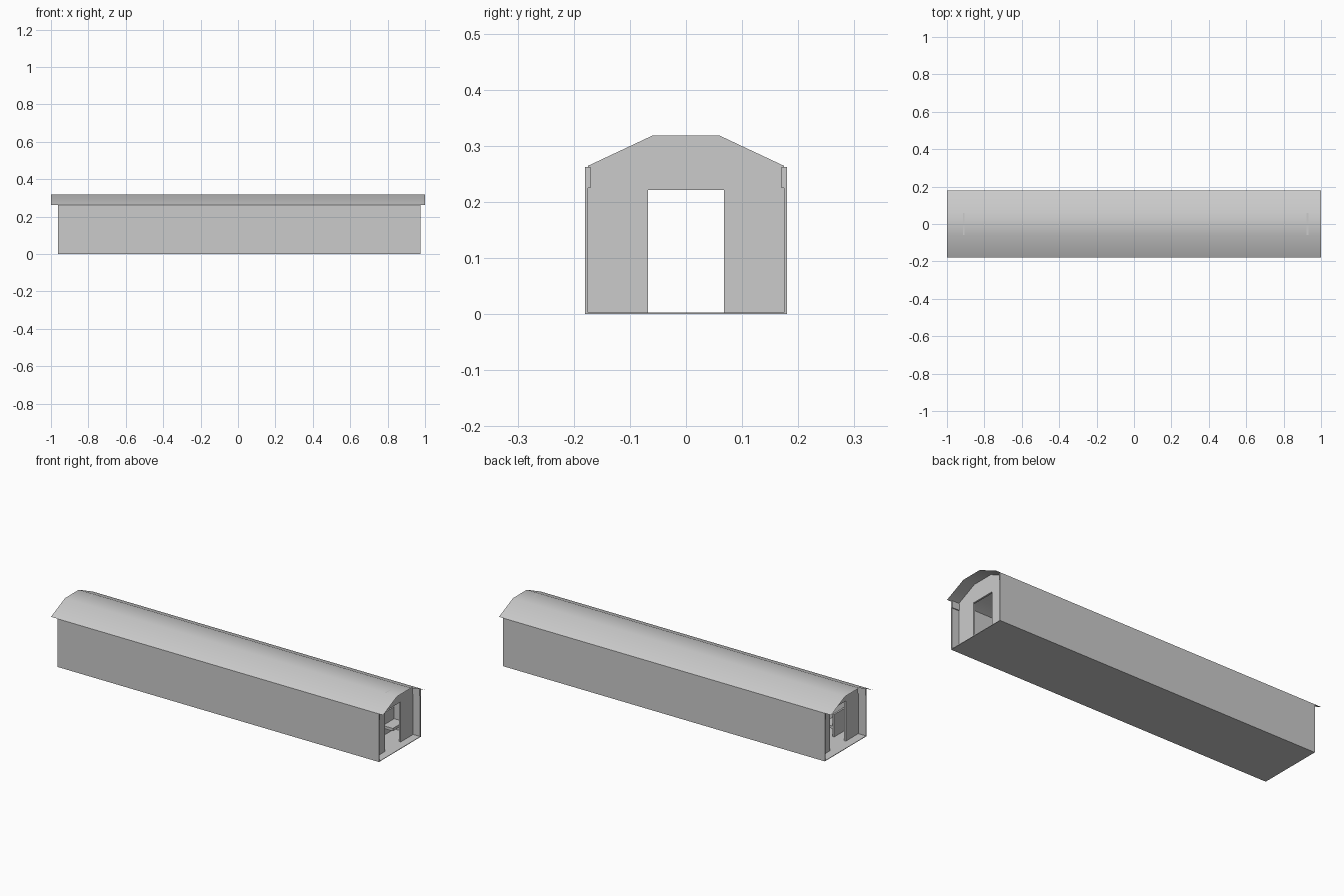
import bpy

if "Cube" in bpy.data.objects:
    bpy.data.objects.remove(bpy.data.objects["Cube"])

X0, X1 = -0.962, 0.975      # body ends
W, T = 0.18, 0.005          # half width, wall thickness
EAVE, TOP = 0.262, 0.318    # roof heights
RIDGE = 0.06                # half width of the flat roof top


def mesh_object(name, verts, faces):
    mesh = bpy.data.meshes.new(name)
    mesh.from_pydata(verts, [], faces)
    mesh.update()
    ob = bpy.data.objects.new(name, mesh)
    bpy.context.collection.objects.link(ob)
    return ob


def extrude_x(name, profile, xa, xb):
    """Solid from a counter-clockwise y-z profile swept along x."""
    n = len(profile)
    verts = [(x, y, z) for x in (xa, xb) for y, z in profile]
    faces = [tuple(reversed(range(n))), tuple(range(n, 2 * n))]
    faces += [(i, (i + 1) % n, n + (i + 1) % n, n + i) for i in range(n)]
    return mesh_object(name, verts, faces)


def box(name, xa, xb, ya, yb, za, zb):
    ya, yb = min(ya, yb), max(ya, yb)
    return extrude_x(name, [(ya, za), (yb, za), (yb, zb), (ya, zb)], xa, xb)


# Floor plate
box("floor", X0, X1, -W, W, 0, 0.003)

# Long side walls
for side, label in ((-1, "front"), (1, "back")):
    box(f"{label}_side_wall", X0, X1, side * (W - T), side * W, 0, EAVE)

# Recessed end walls with door opening, just touching through the roof
end_profile = [(-0.175, 0), (-0.068, 0), (-0.068, 0.221), (0.068, 0.221),
               (0.068, 0), (0.175, 0), (0.175, EAVE + 0.002),
               (RIDGE, TOP), (-RIDGE, TOP), (-0.175, EAVE + 0.002)]
for x, label in ((-0.915, "left"), (0.922, "right")):
    extrude_x(f"{label}_end_wall", end_profile, x, x + 0.01)

# Brackets under the eaves in the open vestibules
for xa, xb, label in ((X0, -0.915, "left"), (0.932, X1, "right")):
    for side in (-1, 1):
        box(f"{label}_eave_bracket", xa, xb,
            side * 0.170, side * 0.176, 0.225, EAVE)

# Thin smooth-shaded roof sheet
arc = [(W, EAVE), (RIDGE, TOP), (-RIDGE, TOP), (-W, EAVE)]
roof = mesh_object("roof", [(x, y, z) for x in (-1, 1) for y, z in arc],
                   [(i, 4 + i, 5 + i, 1 + i) for i in range(3)])
for p in roof.data.polygons:
    p.use_smooth = True

# Interior rows of seats on either side of the aisle
for side in (-1, 1):
    for i in range(12):
        x = -0.83 + i * 0.15
        box("seat_cushion", x, x + 0.06, side * 0.075, side * 0.172, 0.045, 0.06)
        box("seat_back", x - 0.01, x, side * 0.075, side * 0.172, 0.003, 0.125)
